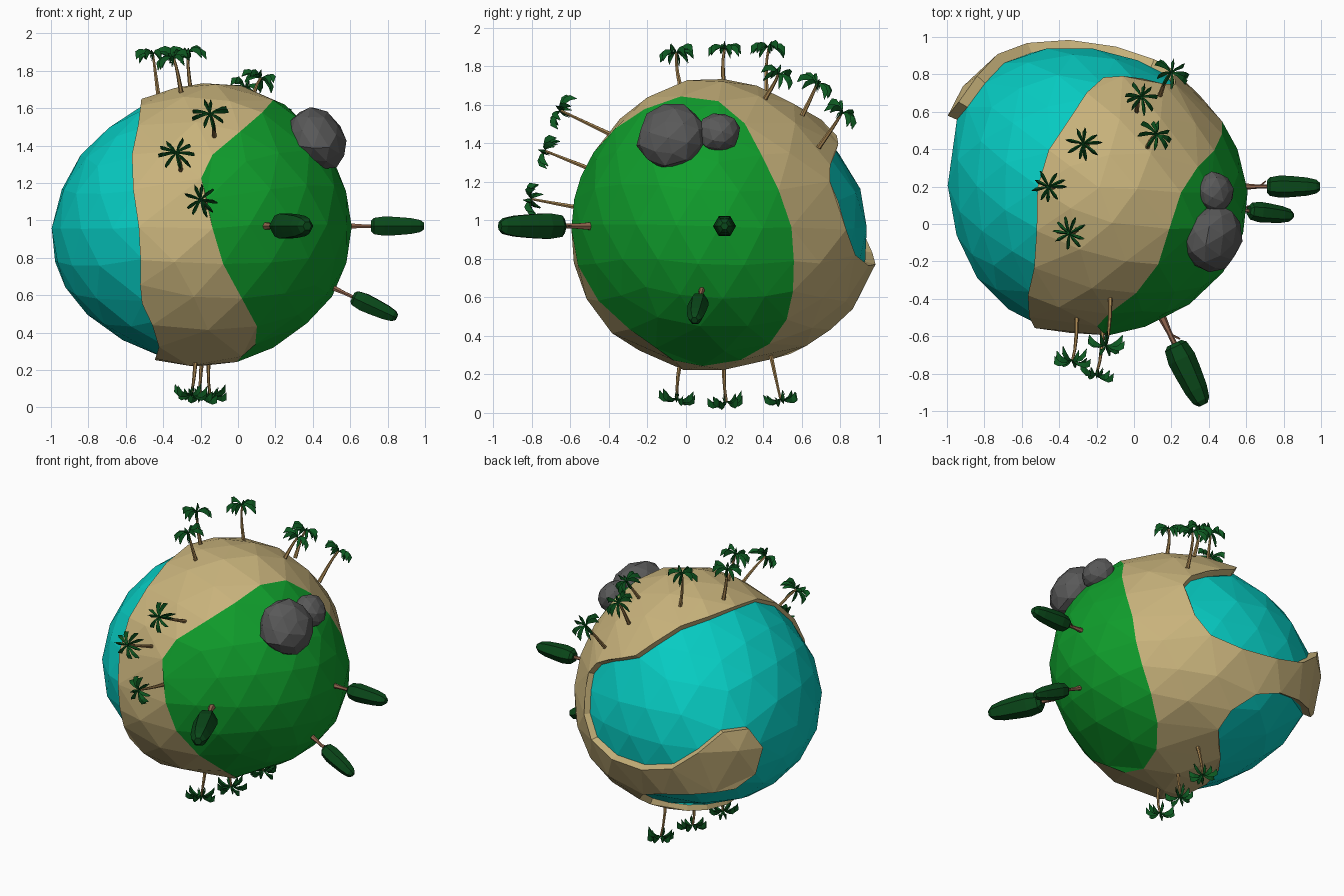
import bpy, bmesh, math, random
from mathutils import Vector, Matrix

if "Cube" in bpy.data.objects:
    bpy.data.objects.remove(bpy.data.objects["Cube"])

random.seed(4)
CENTRE = Vector((-0.18, 0.2, 0.98))


def material(name, rgb):
    m = bpy.data.materials.new(name)
    m.diffuse_color = (*rgb, 1)
    m.use_nodes = True
    m.node_tree.nodes["Principled BSDF"].inputs["Base Color"].default_value = m.diffuse_color
    return m


SAND = material("sand", (0.58, 0.45, 0.2))
GRASS = material("grass", (0.005, 0.34, 0.025))
WATER = material("water", (0.002, 0.6, 0.54))
LEAF = material("palm_leaf", (0.004, 0.1, 0.015))
PINE = material("pine_needles", (0.003, 0.065, 0.01))
PALM_BARK = material("palm_bark", (0.38, 0.23, 0.08))
PINE_BARK = material("pine_bark", (0.3, 0.14, 0.08))
STONE = material("stone", (0.1, 0.1, 0.1))


def add_mesh(name, verts, faces, mats, matrix=None):
    me = bpy.data.meshes.new(name)
    me.from_pydata(verts, [], faces)
    for m in mats:
        me.materials.append(m)
    ob = bpy.data.objects.new(name, me)
    bpy.context.collection.objects.link(ob)
    if matrix:
        ob.matrix_world = matrix
    return ob


def inside(px, py, poly):
    hit = False
    for (x1, y1), (x2, y2) in zip(poly, poly[1:] + poly[:1]):
        if (y1 > py) != (y2 > py) and px < x1 + (py - y1) * (x2 - x1) / (y2 - y1):
            hit = not hit
    return hit


# Outlines of the grass (side and front) and of the water (oblique back-left and front)
GRASS_SIDE = [(-1, 1.64), (-.06, 1.635), (.24, 1.57), (.355, 1.41), (.27, 1.21),
              (.57, 1.01), (.6, .79), (.47, .3), (.35, .05), (-1, .05)]
GRASS_FRONT = [(1.5, 1.66), (.25, 1.65), (.06, 1.51), (-.2, 1.33), (-.14, .93),
               (-.16, .61), (.2, .48), (-.02, .25), (0, .05), (1.5, .05)]
WATER_BACK = [(-.62, .14), (-.27, .18), (-.19, .38), (.23, .42), (.36, .6), (.6, .9),
              (1.2, .9), (1.2, -1.2), (-.03, -1.2), (-.05, -.77), (-.43, -.63),
              (-.02, -.6), (.33, -.55), (.5, -.38), (.45, -.2), (.28, -.18),
              (.01, -.43), (-.36, -.48), (-.57, -.35), (-.6, -.07)]
WATER_FRONT = [(-1.5, 1.66), (-.42, 1.62), (-.66, 1.25), (-.52, 1.085), (-.52, .58),
               (-.43, .38), (-.36, .1), (-1.5, .1)]
VIEW_U = Vector((-.866, -.5, 0))
VIEW_V = Vector((.21, -.366, .906))
VIEW_W = Vector((-.453, .785, .42))


def region(c):
    """0 sand, 1 grass, 2 water for a face centre relative to the planet centre"""
    a = CENTRE + c * 1.03
    if c.dot(VIEW_W) > 0:
        wet = inside(c.dot(VIEW_U), c.dot(VIEW_V), WATER_BACK)
    else:
        wet = inside(a.x, a.z, WATER_FRONT)
    if wet:
        return 2
    return 1 if inside(a.y, a.z, GRASS_SIDE) and inside(a.x, a.z, GRASS_FRONT) else 0


BULGE = Vector((-.78, .6, -.18)).normalized()
LEAN = Vector((-.66, -.66, -.32)).normalized()
# gentle swellings and hollows: direction, amount
BUMPS = [(Vector((-.03, -.43, -.9)).normalized(), .055),
         (Vector((.33, -.25, .9)).normalized(), .035),
         (Vector((-.3, .4, .87)).normalized(), -.03)]


def surface(d):
    """water level and land level in a direction: a sphere bulged at the back left"""
    p = Vector((d.x * (1.05 if d.x > 0 else 1), d.y, d.z * (.965 if d.z > 0 else .935))) * .75
    p += BULGE * .11 * max(0, d.dot(BULGE)) ** 3 + LEAN * .085 * d.dot(LEAN) ** 2
    for b, amount in BUMPS:
        p += d * amount * max(0, d.dot(b)) ** 7
    return p, p + d * (.026 + .034 * max(0, d.dot(Vector((-.5, .85, 0)))))


# Planet: icosphere with land raised above the water by cliff walls
def planet():
    bm = bmesh.new()
    bmesh.ops.create_icosphere(bm, subdivisions=3, radius=1)
    dirs = [v.co.normalized() for v in bm.verts]
    n = len(dirs)
    kind = {f: region(sum((surface(dirs[v.index])[0] for v in f.verts), Vector()) / 3)
            for f in bm.faces}
    # remove single-triangle spikes, then straighten the borders between regions
    for _ in range(2):
        near = {f: [kind[lp.link_loop_radial_next.face] for lp in f.loops] for f in bm.faces}
        for f, ks in near.items():
            for k in set(ks):
                if k != kind[f] and ks.count(k) >= 2:
                    kind[f] = k
    border = [e for e in bm.edges if len({kind[f] for f in e.link_faces}) == 2]
    links = {}
    for e in border:
        a, b = (v.index for v in e.verts)
        links.setdefault(a, []).append(b)
        links.setdefault(b, []).append(a)
    for weight in (1, .5):
        old = list(dirs)
        for i, js in links.items():
            mean = sum((old[j] for j in js), Vector()) / len(js)
            dirs[i] = (old[i] + mean * weight).normalized()
    low, high = zip(*[surface(d) for d in dirs])
    faces, slots = [], []
    for f, k in kind.items():
        faces.append([v.index + (0 if k == 2 else n) for v in f.verts])
        slots.append(k)
        if k == 2:
            continue
        for lp in f.loops:
            if kind[lp.link_loop_radial_next.face] == 2:
                a, b = lp.vert.index, lp.link_loop_next.vert.index
                faces.append([a, b, b + n, a + n])
                slots.append(0)
    bm.free()
    ob = add_mesh("planet", list(low + high), faces, [SAND, GRASS, WATER],
                  Matrix.Translation(CENTRE))
    for p, s in zip(ob.data.polygons, slots):
        p.material_index = s
    bm = bmesh.new()
    bm.from_mesh(ob.data)
    bmesh.ops.delete(bm, geom=[v for v in bm.verts if not v.link_faces], context='VERTS')
    bm.to_mesh(ob.data)
    bm.free()


planet()


def lathe(name, profile, n, mat, matrix, rib=0.0):
    """profile: (height, radius, sideways shift)"""
    verts, faces = [], []
    for z, r, dx in profile:
        for k in range(n):
            q = r * (1 + rib * (-1) ** k)
            t = 2 * math.pi * k / n
            verts.append((dx + q * math.cos(t), q * math.sin(t), z))
    for i in range(len(profile) - 1):
        for k in range(n):
            a, b = i * n + k, i * n + (k + 1) % n
            faces.append((a, b, b + n, a + n))
    faces.append(tuple(range(n))[::-1])
    faces.append(tuple(range(len(verts) - n, len(verts))))
    return add_mesh(name, verts, faces, [mat], matrix)


def frame(base, tip):
    base, tip = Vector(base), Vector(tip)
    d = tip - base
    return Matrix.Translation(base) @ d.to_track_quat('Z', 'Y').to_matrix().to_4x4(), d.length


# Palms: slim bent trunk with a crown of narrow folded fronds
def palm(i, base, tip):
    m, h = frame(base, tip)
    trunk = [(-.04, .013, 0), (h * .35, .01, .008), (h * .7, .008, .008), (h, .007, 0)]
    lathe(f"palm_trunk_{i}", trunk, 6, PALM_BARK, m)
    verts, faces = [], []
    count = 9
    for k in range(count):
        rot = Matrix.Rotation(2 * math.pi * k / count + random.uniform(-.2, .2), 3, 'Z')
        s, lift = random.uniform(.85, 1.05), random.uniform(-.008, .014)
        o = len(verts)
        for r, z, w in [(0, 0, .003), (.035, .02, .008), (.07, .022, .01), (.095, .005, .002)]:
            z += lift * r / .05
            for side, drop in ((-1, -.028), (0, 0), (1, -.028)):
                verts.append(rot @ Vector((r * s, side * w, z + drop * r / .06)))
        for j in range(3):
            a = o + j * 3
            faces += [(a, a + 3, a + 4, a + 1), (a + 1, a + 4, a + 5, a + 2)]
    add_mesh(f"palm_crown_{i}", verts, faces, [LEAF], m @ Matrix.Translation((0, 0, h)))


PALMS = [((-.43, .2, 1.70), (-.455, .2, 1.89)), ((-.31, -.03, 1.71), (-.345, -.05, 1.87)),
         ((-.25, .42, 1.68), (-.27, .43, 1.9)), ((.08, .42, 1.65), (.12, .48, 1.76)),
         ((.02, .62, 1.58), (.04, .68, 1.71)), ((.15, .71, 1.41), (.2, .81, 1.56)),
         ((-.13, -.42, 1.46), (-.15, -.65, 1.57)), ((-.31, -.53, 1.28), (-.33, -.73, 1.36)),
         ((-.17, -.58, 1.07), (-.2, -.8, 1.11)), ((-.23, -.03, .25), (-.25, -.045, .075)),
         ((-.19, .2, .25), (-.2, .21, .06)), ((-.15, .44, .3), (-.15, .49, .075))]
for i, (b, t) in enumerate(PALMS, 1):
    palm(i, b, t)


# Pines: short trunk with a twig and a long faceted body of needles
def pine(i, base, tip):
    m, h = frame(base, tip)
    s = h / .37
    lathe(f"pine_trunk_{i}", [(-.02, .017 * s, 0), (.05 * s, .011 * s, 0), (.15 * s, .011 * s, 0)],
          6, PINE_BARK, m)
    twig = m @ Matrix.Translation((0, 0, .06 * s)) @ Matrix.Rotation(.7, 4, 'Y')
    lathe(f"pine_twig_{i}", [(0, .006 * s, 0), (.045 * s, .004 * s, 0)], 5, PINE_BARK, twig)
    body = [(.1, .03, 0), (.115, .046, 0), (.17, .055, 0), (.23, .052, 0),
            (.31, .045, 0), (.36, .034, 0), (.38, .018, 0)]
    lathe(f"pine_needles_{i}", [(z * s, r * s, 0) for z, r, _ in body], 12, PINE, m, .07)


pine(1, (.61, .2, .97), (.985, .2, .97))
pine(2, (.53, .08, .63), (.84, .045, .485))
pine(3, (.16, -.52, .97), (.365, -.955, .97))


# Boulders half sunk in the grass
def boulder(name, pos, normal, size):
    bm = bmesh.new()
    bmesh.ops.create_icosphere(bm, subdivisions=2, radius=1)
    for v in bm.verts:
        v.co *= random.uniform(.97, 1.06)
        v.co = Vector((v.co.x * size[0], v.co.y * size[1], v.co.z * size[2]))
    me = bpy.data.meshes.new(name)
    bm.to_mesh(me)
    bm.free()
    me.materials.append(STONE)
    ob = bpy.data.objects.new(name, me)
    bpy.context.collection.objects.link(ob)
    rot = Vector(normal).to_track_quat('Z', 'Y').to_matrix().to_4x4()
    ob.matrix_world = Matrix.Translation(pos) @ rot


boulder("large_boulder", (.425, -.075, 1.435), (.62, -.2, .46), (.18, .18, .135))
boulder("small_boulder", (.435, .17, 1.455), (.62, 0, .47), (.11, .105, .09))
